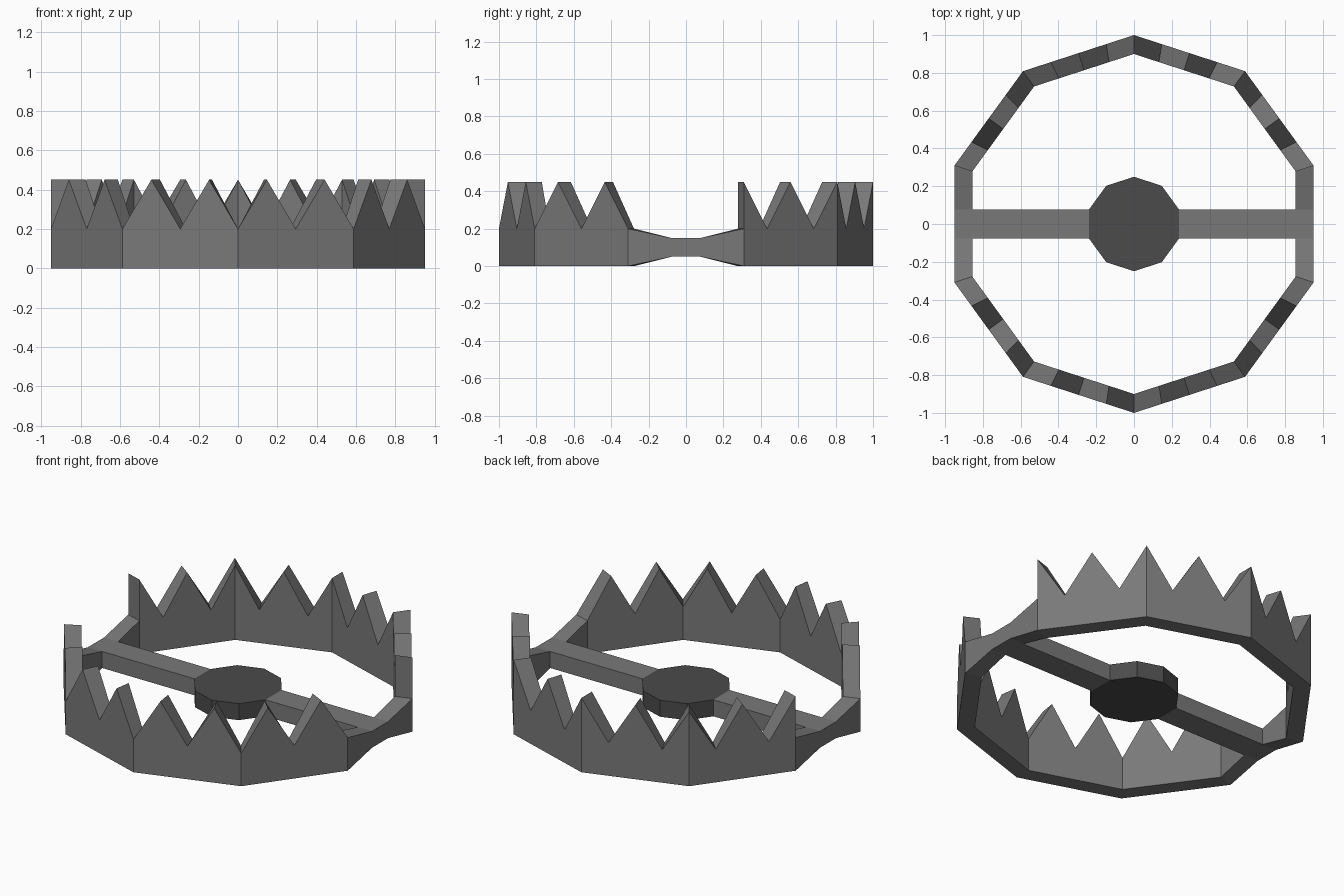
import bpy, bmesh
from math import sin, cos, radians

if "Cube" in bpy.data.objects:
    bpy.data.objects.remove(bpy.data.objects["Cube"])

INNER = 0.9                      # inner / outer radius of the ring
BASE, TIP = 0.2, 0.45            # jaw band height, tooth tip height
PLATE_R = 0.25
APO = PLATE_R * cos(radians(18))     # plate side distance from centre
HALF = PLATE_R * sin(radians(18))    # half width of bar = half plate side
LOW, HIGH = 0.05, 0.15


def material(name, v):
    m = bpy.data.materials.new(name)
    m.diffuse_color = (v, v, v, 1)
    m.use_nodes = True
    m.node_tree.nodes["Principled BSDF"].inputs["Base Color"].default_value = m.diffuse_color
    return m


def finish(bm, name, mat):
    bmesh.ops.remove_doubles(bm, verts=bm.verts, dist=1e-5)
    bmesh.ops.recalc_face_normals(bm, faces=bm.faces)
    me = bpy.data.meshes.new(name)
    bm.to_mesh(me)
    bm.free()
    me.materials.append(mat)
    ob = bpy.data.objects.new(name, me)
    bpy.context.collection.objects.link(ob)
    return ob


def corner(deg):
    return cos(radians(deg)), sin(radians(deg))


def jaw(start, tooth_first):
    """Cross sections (outer xy, inner xy, bottom, top) along four toothed sides."""
    out = []
    for i in range(17):
        k, t = divmod(i, 4)
        a, b = corner(start + 36 * k), corner(start + 36 * (k + 1))
        t /= 4
        p = (a[0] + (b[0] - a[0]) * t, a[1] + (b[1] - a[1]) * t)
        top = TIP if (i % 2 == 0) == tooth_first else BASE
        out.append((p, (p[0] * INNER, p[1] * INNER), 0, top))
    if tooth_first:              # upright cut ends
        ends = [(s[0], s[1], 0, BASE) for s in (out[0], out[-1])]
        out = [ends[0]] + out + [ends[1]]
    return out


def hinge(sx, sy):
    """Narrow section of the ring where the cross bar meets it."""
    x = sx * cos(radians(18))
    return ((x, sy * HALF), (x * INNER, sy * HALF), LOW, HIGH)


dark = material("dark_metal", 0.07)
grey = material("grey_metal", 0.19)

# Ring with both toothed jaws and the narrowed hinges
sections = (jaw(18, True) + [hinge(-1, 1), hinge(-1, -1)]
            + jaw(198, False) + [hinge(1, -1), hinge(1, 1)])
bm = bmesh.new()
loops = [[bm.verts.new((*o, z0)), bm.verts.new((*o, z1)),
          bm.verts.new((*i, z1)), bm.verts.new((*i, z0))]
         for o, i, z0, z1 in sections]
for n, a in enumerate(loops):
    b = loops[(n + 1) % len(loops)]
    for j in range(4):
        k = (j + 1) % 4
        bm.faces.new((a[j], b[j], b[k], a[k]))
finish(bm, "jaw_ring", grey)

# Cross bar halves, open where they join ring and plate
for side, sx in (("left", -1), ("right", 1)):
    bm = bmesh.new()
    x0, x1 = sx * APO, sx * INNER * cos(radians(18))
    rings = [[bm.verts.new((x, y, z)) for y, z in
              ((-HALF, LOW), (HALF, LOW), (HALF, HIGH), (-HALF, HIGH))]
             for x in (x0, x1)]
    for j in range(4):
        k = (j + 1) % 4
        f = bm.faces.new((rings[0][j], rings[1][j], rings[1][k], rings[0][k]))
        f.normal_update()
        mid = f.calc_center_median()
        if f.normal.y * mid.y + f.normal.z * (mid.z - 0.1) < 0:
            f.normal_flip()
    me = bpy.data.meshes.new("cross_bar_" + side)
    bm.to_mesh(me)
    bm.free()
    me.materials.append(grey)
    bpy.context.collection.objects.link(bpy.data.objects.new("cross_bar_" + side, me))

# Ten-sided trigger plate
bm = bmesh.new()
rim = [bm.verts.new((PLATE_R * c, PLATE_R * s, LOW))
       for c, s in (corner(18 + 36 * i) for i in range(10))]
base = bm.faces.new(rim)
ext = bmesh.ops.extrude_face_region(bm, geom=[base], use_keep_orig=True)
bmesh.ops.translate(bm, vec=(0, 0, HIGH - LOW),
                    verts=[g for g in ext["geom"] if isinstance(g, bmesh.types.BMVert)])
finish(bm, "trigger_plate", dark)
